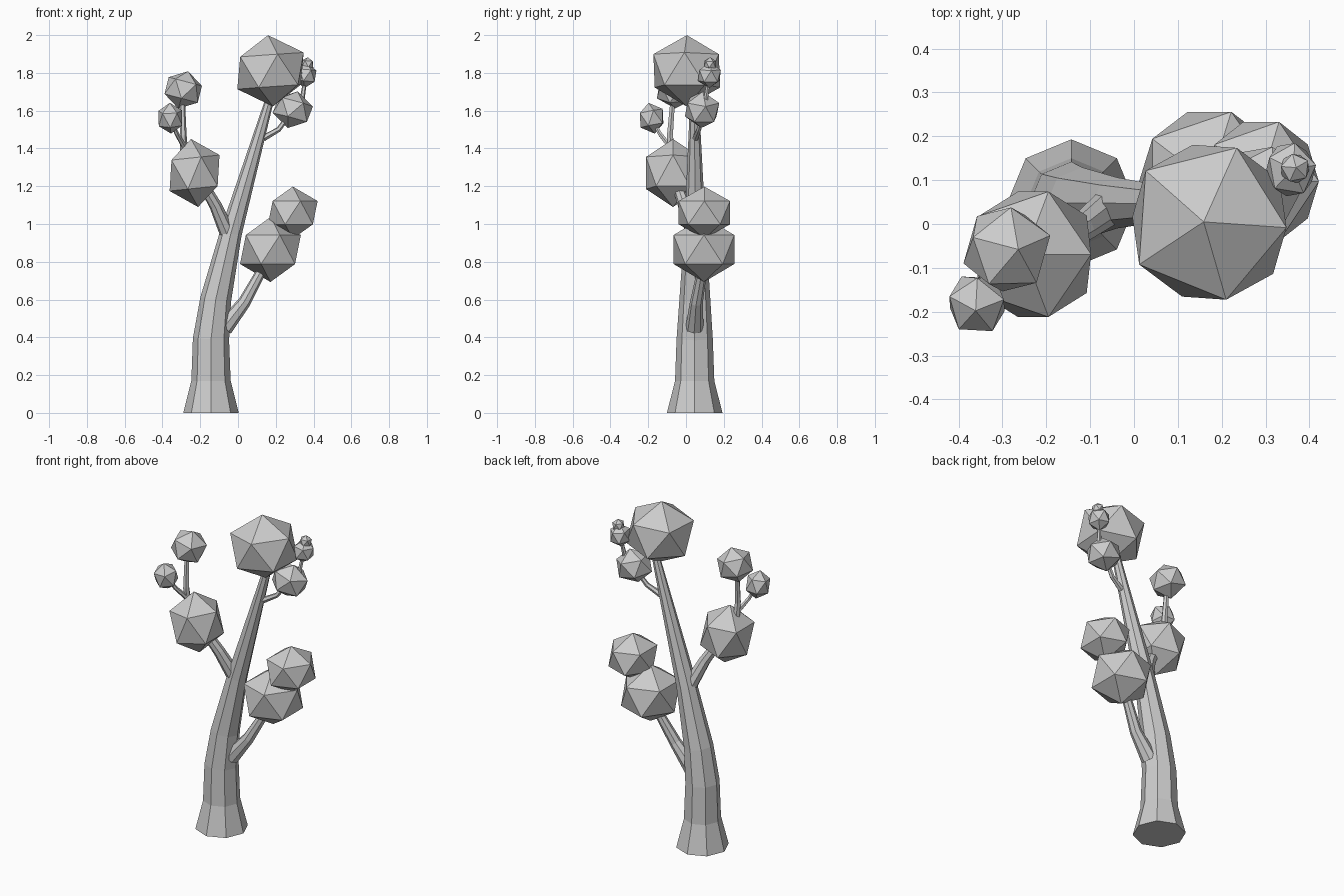
import bpy, bmesh, math
from mathutils import Vector, Euler

if "Cube" in bpy.data.objects:
    bpy.data.objects.remove(bpy.data.objects["Cube"])


def finish(name, bm):
    bmesh.ops.recalc_face_normals(bm, faces=bm.faces[:])
    mesh = bpy.data.meshes.new(name)
    bm.to_mesh(mesh)
    bm.free()
    ob = bpy.data.objects.new(name, mesh)
    bpy.context.collection.objects.link(ob)
    return ob


def limb(name, path, sides=8):
    """Tapered flat-sided tube through (x, y, z, radius) points."""
    bm = bmesh.new()
    pts = [Vector(p[:3]) for p in path]
    rings = []
    for i, p in enumerate(pts):
        t = Vector()
        if i > 0:
            t += (p - pts[i - 1]).normalized()
        if i < len(pts) - 1:
            t += (pts[i + 1] - p).normalized()
        t.normalize()
        u = (Vector((1, 0, 0)) - t * t.x).normalized()
        v = t.cross(u)
        r = path[i][3]
        angles = [2 * math.pi * k / sides for k in range(sides)]
        rings.append([bm.verts.new(p + r * (math.cos(a) * u + math.sin(a) * v))
                      for a in angles])
    for a, b in zip(rings, rings[1:]):
        for k in range(sides):
            n = (k + 1) % sides
            bm.faces.new((a[k], a[n], b[n], b[k]))
    bm.faces.new(rings[0][::-1])
    bm.faces.new(rings[-1])
    return finish(name, bm)


def foliage(name, loc, size, tilt=(0, 0, 0)):
    """Faceted leaf clump: a stretched 20-sided ball."""
    bm = bmesh.new()
    bmesh.ops.create_icosphere(bm, subdivisions=1, radius=1)
    ob = finish(name, bm)
    ob.location = loc
    ob.scale = size
    ob.rotation_euler = Euler([math.radians(a) for a in tilt])
    return ob


# Trunk
limb("trunk", [(-.143, .046, 0, .147), (-.143, .046, .17, .104), (-.143, .046, .39, .096),
               (-.118, .047, .60, .082), (-.038, .048, .95, .058), (.168, .045, 1.66, .023)])

# Branches and twigs
limb("lower_right_branch", [(-.075, .045, .45, .048), (.033, .055, .585, .034),
                            (.14, .09, .78, .025)])
limb("left_branch", [(-.055, .04, .95, .042), (-.12, -.01, 1.10, .033), (-.19, -.05, 1.22, .028)])
limb("upper_right_twig", [(.135, .05, 1.455, .018), (.215, .068, 1.50, .014),
                          (.27, .085, 1.575, .012)], 6)
limb("right_tip_twig", [(.335, .10, 1.63, .014), (.355, .12, 1.76, .010)], 6)
limb("left_tall_twig", [(-.285, -.075, 1.37, .022), (-.29, -.085, 1.47, .018),
                        (-.295, -.07, 1.66, .014)], 6)
limb("left_short_twig", [(-.285, -.085, 1.41, .015), (-.325, -.14, 1.48, .012),
                         (-.35, -.17, 1.54, .010)], 6)

# Foliage clumps
foliage("crown_foliage", (.172, .004, 1.811), (.204, .204, .189), (0, -4, -4))
foliage("lower_right_foliage", (.172, .095, .865), (.18, .189, .172))
foliage("lower_right_foliage_top", (.29, .097, 1.06), (.147, .16, .138))
foliage("left_foliage", (-.23, -.069, 1.27), (.158, .168, .181), (0, -6, 0))
foliage("left_tall_foliage", (-.29, -.058, 1.71), (.107, .107, .102), (5, 14, 20))
foliage("left_short_foliage", (-.358, -.182, 1.56), (.073, .075, .083), (10, -5, 15))
foliage("upper_right_foliage", (.29, .085, 1.605), (.112, .10, .10), (0, 15, 10))
foliage("right_tip_foliage", (.357, .124, 1.787), (.063, .068, .068), (0, 5, 10))
foliage("right_tip_bud", (.367, .127, 1.846), (.037, .037, .037), (0, 5, 30))
